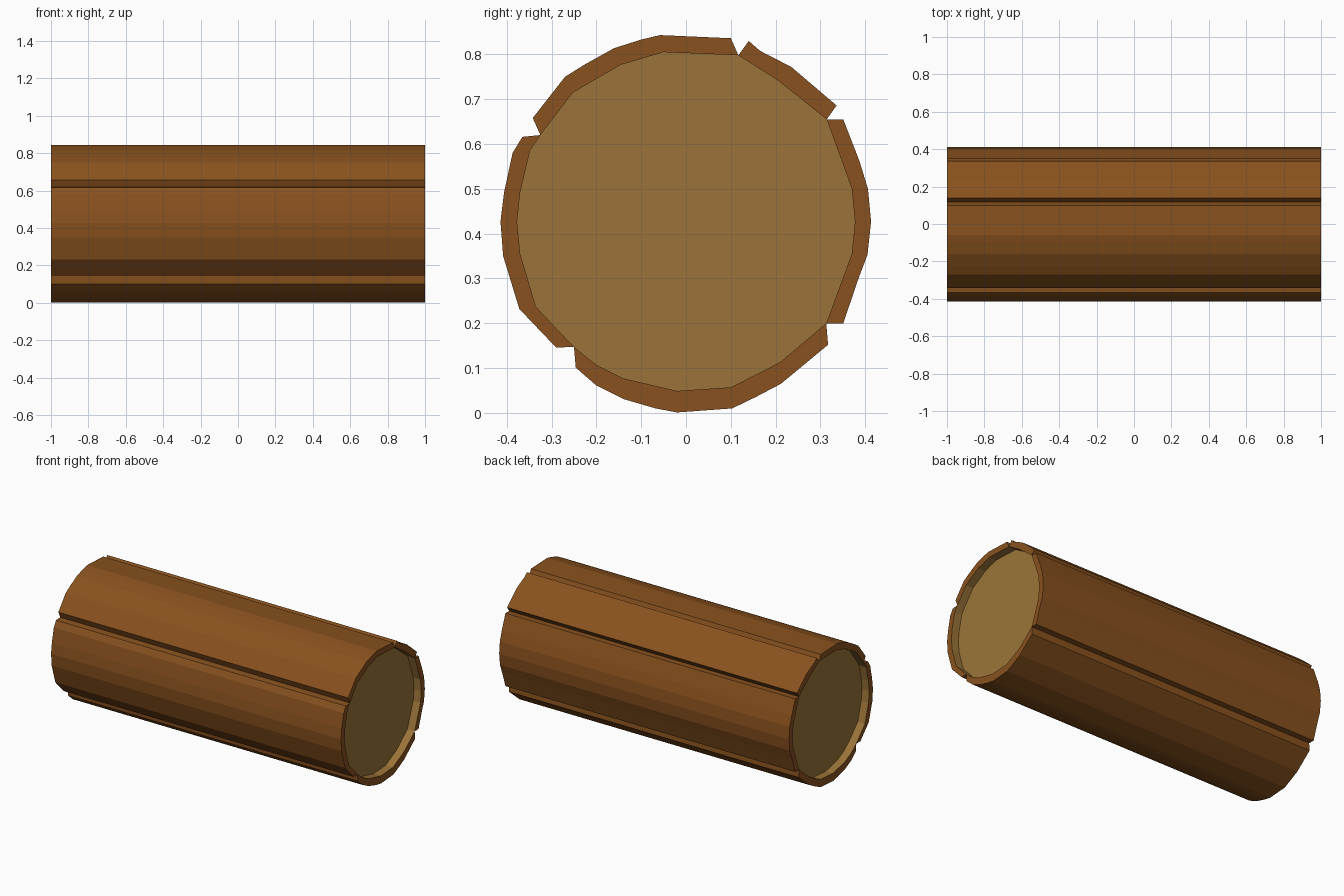
import bpy, bmesh

if "Cube" in bpy.data.objects:
    bpy.data.objects.remove(bpy.data.objects["Cube"])

HALF = 1.0      # half length of the log
RECESS = 0.05   # depth of the cut wood inside the bark rim

# Bark strips seen from the right end, clockwise (y, z): outer edge, inner edge.
# Each inner edge starts at a groove and runs up to the next strip's groove.
STRIPS = [
    ([(.14, .83), (.165, .808), (.235, .772), (.336, .686)],
     [(.117, .798), (.205, .742)]),
    ([(.351, .655), (.387, .562), (.406, .5), (.413, .427), (.405, .353), (.385, .3), (.351, .2)],
     [(.314, .655), (.37, .5), (.377, .427), (.37, .355)]),
    ([(.317, .152), (.212, .065), (.155, .035), (.103, .01), (-.02, .001), (-.068, .01),
      (-.14, .031), (-.2, .061), (-.246, .101)],
     [(.313, .2), (.21, .113), (.1, .057), (-.02, .049), (-.14, .077), (-.2, .107)]),
    ([(-.29, .146), (-.372, .232), (-.408, .35), (-.414, .427), (-.406, .492), (-.387, .58), (-.365, .616)],
     [(-.25, .147), (-.335, .237), (-.37, .355), (-.377, .427), (-.37, .492), (-.348, .585)]),
    ([(-.342, .658), (-.27, .75), (-.225, .778), (-.16, .814), (-.1, .833), (-.058, .843), (.1, .836)],
     [(-.325, .62), (-.252, .715), (-.145, .777), (-.05, .805)]),
]


def face(bm, pts):
    bm.faces.new([bm.verts.new(p) for p in pts])


def wall(bm, path, x0, x1):
    """Quads along a clockwise path, facing outward when x0 < x1."""
    for (ay, az), (by, bz) in zip(path, path[1:]):
        face(bm, [(x0, by, bz), (x0, ay, az), (x1, ay, az), (x1, by, bz)])


def caps(bm, loop, x):
    """End faces at +x and -x from a clockwise loop."""
    face(bm, [(x, y, z) for y, z in reversed(loop)])
    face(bm, [(-x, y, z) for y, z in loop])


def finish(bm, name, colour):
    bmesh.ops.remove_doubles(bm, verts=bm.verts, dist=1e-5)
    mesh = bpy.data.meshes.new(name)
    bm.to_mesh(mesh)
    bm.free()
    mat = bpy.data.materials.new(name)
    mat.diffuse_color = (*colour, 1)
    mat.use_nodes = True
    mat.node_tree.nodes["Principled BSDF"].inputs["Base Color"].default_value = mat.diffuse_color
    mesh.materials.append(mat)
    bpy.context.collection.objects.link(bpy.data.objects.new(name, mesh))


# Bark: grooved outer skin with a rim at each end
bm = bmesh.new()
for i, (outer, inner) in enumerate(STRIPS):
    edge = inner + [STRIPS[(i + 1) % len(STRIPS)][1][0]]
    wall(bm, [edge[0]] + outer + [edge[-1]], -HALF, HALF)
    caps(bm, outer + edge[::-1], HALF)
finish(bm, "bark", (.25, .083, .013))

# Cut wood: recessed end discs and the inside of the rims
bm = bmesh.new()
ring = [p for _, inner in STRIPS for p in inner]
caps(bm, ring, HALF - RECESS)
closed = ring + ring[:1]
wall(bm, closed, HALF, HALF - RECESS)
wall(bm, closed, RECESS - HALF, -HALF)
finish(bm, "cut_wood", (.33, .175, .04))
